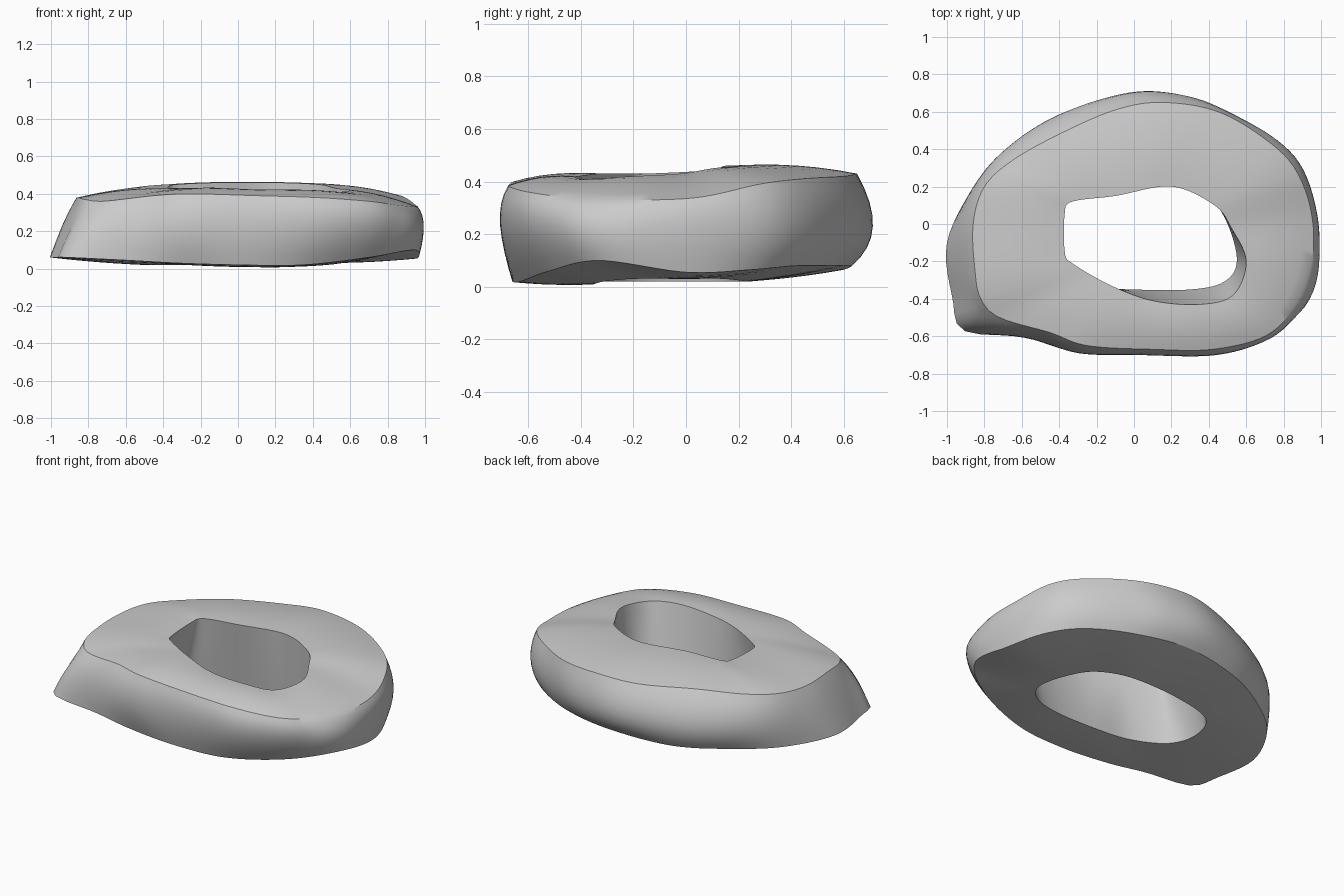
import bpy, bmesh, math
from mathutils import Vector

cube = bpy.data.objects.get("Cube")
if cube:
    bpy.data.objects.remove(cube, do_unlink=True)

CENTRE = Vector((.1, -.1, 0))
SIDES = 128

# Outlines of the ring, counter-clockwise from the +x side
outer_bottom = [(.94, -.33, .1), (.96, 0, .055), (.88, .25, .065), (.72, .42, .08),
                (.45, .56, .08), (.1, .63, .08), (-.3, .57, .06), (-.62, .4, .06),
                (-.85, .2, .06), (-1, -.1, .06), (-.97, -.4, .06), (-.91, -.57, .06),
                (-.6, -.6, .045), (-.33, -.64, .03), (0, -.66, .02), (.35, -.63, .02),
                (.7, -.52, .06)]
outer_middle = [(.99, -.2), (.98, .05), (.9, .3), (.75, .46), (.5, .6), (.3, .68),
                (.05, .71), (-.2, .66), (-.45, .56), (-.65, .43), (-.8, .28), (-.9, .1),
                (-.94, -.1), (-.9, -.38), (-.83, -.54), (-.55, -.61), (-.3, -.69),
                (0, -.7), (.42, -.7), (.7, -.62), (.86, -.5), (.95, -.38)]
outer_top = [(.95, -.2, .33), (.95, .05, .34), (.87, .28, .39), (.72, .44, .41),
             (.45, .6, .42), (.15, .65, .43), (-.1, .61, .42), (-.4, .48, .42),
             (-.65, .34, .4), (-.8, .2, .39), (-.86, 0, .38), (-.85, -.25, .38),
             (-.82, -.4, .37), (-.72, -.5, .36), (-.45, -.58, .39), (-.25, -.65, .4),
             (.1, -.67, .39), (.42, -.67, .38), (.7, -.6, .36), (.85, -.45, .34)]
hole_top = [(.6, -.2, .42), (.52, -.02, .43), (.43, .1, .45), (.2, .2, .46),
            (-.1, .15, .46), (-.33, .12, .45), (-.37, .06, .44), (-.37, -.15, .43),
            (-.33, -.21, .43), (-.12, -.33, .43), (.1, -.41, .42), (.35, -.43, .42),
            (.53, -.38, .41)]
hole_bottom = [(.55, -.2, .03), (.5, 0, .03), (.4, .14, .03), (.2, .23, .02),
               (-.15, .22, .02), (-.43, .14, .02), (-.51, -.05, .02), (-.45, -.22, .02),
               (-.25, -.33, .02), (0, -.35, .01), (.3, -.35, .01), (.48, -.31, .02)]


def spline(a, b, c, d, t):
    return (2 * b + (c - a) * t + (2 * a - 5 * b + 4 * c - d) * t * t
            + (3 * b - a - 3 * c + d) * t ** 3) / 2


def ring_points(outline, height=.23):
    """Smooth an outline and resample it at even angles about the centre."""
    pts = [Vector((p[0], p[1], p[2] if len(p) > 2 else height)) - CENTRE for p in outline]
    n = len(pts)
    dense = [spline(*(pts[(i + k) % n] for k in (-1, 0, 1, 2)), s / 16)
             for i in range(n) for s in range(16)]
    polar = sorted((math.atan2(p.y, p.x), p.xy.length, p.z) for p in dense)
    first, last = polar[0], polar[-1]
    polar = ([(last[0] - math.tau, *last[1:])] + polar + [(first[0] + math.tau, *first[1:])])
    result, j = [], 0
    for i in range(SIDES):
        angle = -math.pi + math.tau * i / SIDES
        while polar[j + 1][0] < angle:
            j += 1
        (a, ra, za), (b, rb, zb) = polar[j], polar[j + 1]
        f = (angle - a) / max(b - a, 1e-6)
        r = ra + (rb - ra) * f
        result.append(CENTRE + Vector((r * math.cos(angle), r * math.sin(angle),
                                       za + (zb - za) * f)))
    return result


def band(start, middle, end, steps):
    """Loops of a bowed surface passing through three rings, without its last loop."""
    loops = []
    for s in range(steps):
        t = s / steps
        loops.append([a * (1 - t) * (1 - 2 * t) + m * 4 * t * (1 - t) + b * t * (2 * t - 1)
                      for a, m, b in zip(start, middle, end)])
    return loops


def between(first, second, lift):
    return [(a + b) / 2 + Vector((0, 0, lift)) for a, b in zip(first, second)]


low, mid, high = (ring_points(o) for o in (outer_bottom, outer_middle, outer_top))
rim, base = ring_points(hole_top), ring_points(hole_bottom)

# Outer wall, upper face, hole wall and underside in one closed ring
loops = (band(low, mid, high, 8) + band(high, between(high, rim, .015), rim, 6)
         + band(rim, between(rim, base, 0), base, 6)
         + band(base, between(base, low, -.005), low, 6))

bm = bmesh.new()
verts = [[bm.verts.new(p) for p in loop] for loop in loops]
for i, loop in enumerate(verts):
    above = verts[(i + 1) % len(verts)]
    for j in range(SIDES):
        k = (j + 1) % SIDES
        bm.faces.new((loop[j], loop[k], above[k], above[j]))
bmesh.ops.recalc_face_normals(bm, faces=bm.faces)
mesh = bpy.data.meshes.new("stone_ring")
bm.to_mesh(mesh)
bm.free()

stone = bpy.data.objects.new("stone_ring", mesh)
bpy.context.collection.objects.link(stone)

# Plain grey finish
grey = bpy.data.materials.new("light_grey")
grey.use_nodes = True
grey.diffuse_color = (.6, .6, .6, 1)
grey.node_tree.nodes["Principled BSDF"].inputs["Base Color"].default_value = (.6, .6, .6, 1)
mesh.materials.append(grey)

bpy.ops.object.select_all(action='DESELECT')
stone.select_set(True)
bpy.context.view_layer.objects.active = stone
bpy.ops.object.shade_smooth_by_angle(angle=math.radians(32))
